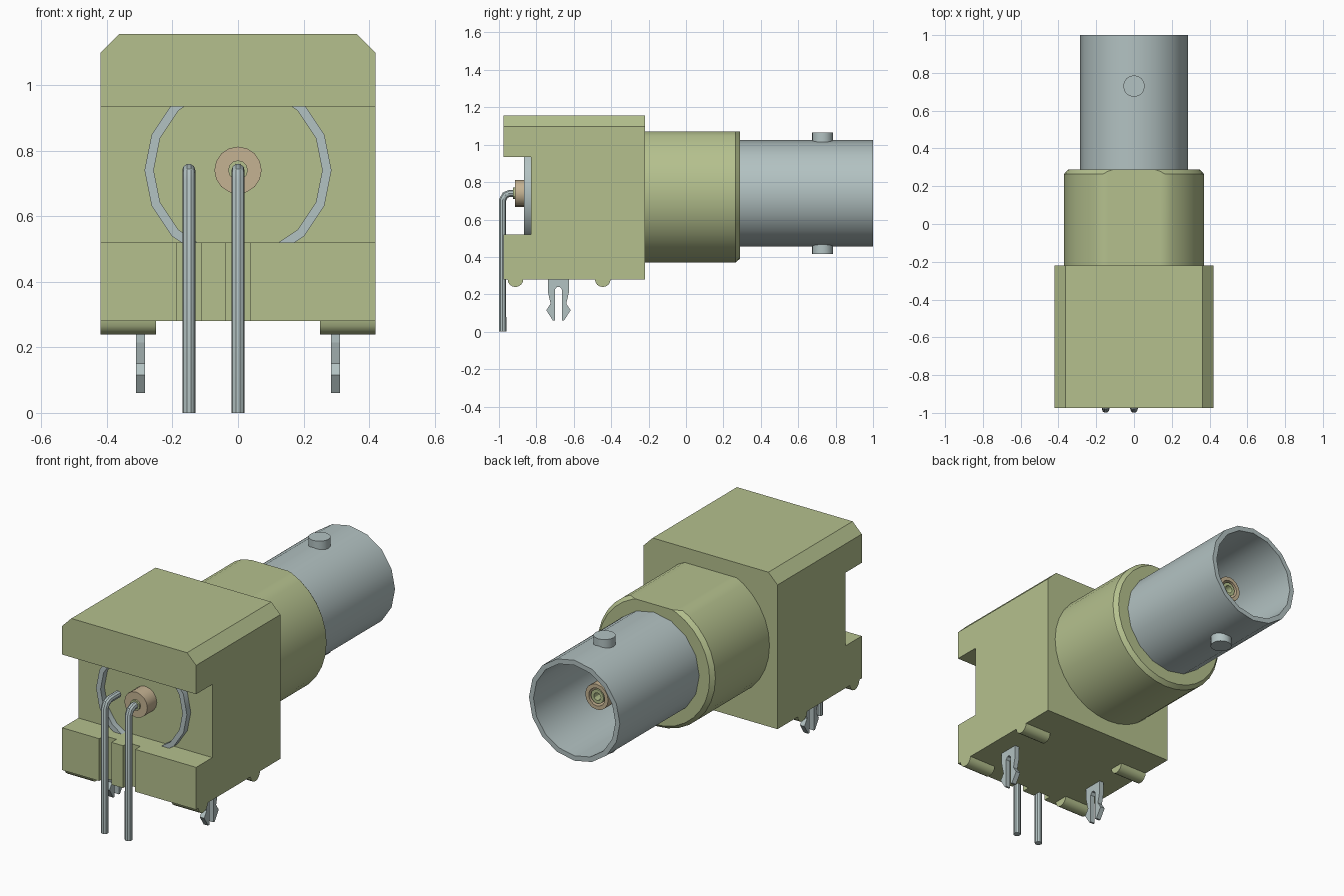
import bpy, bmesh
from math import pi, cos, sin, radians
from mathutils import Vector

if "Cube" in bpy.data.objects:
    bpy.data.objects.remove(bpy.data.objects["Cube"])

AXIS = 0.74  # height of the barrel axis


def material(name, rgb):
    m = bpy.data.materials.new(name)
    m.use_nodes = True
    m.diffuse_color = (*rgb, 1)
    m.node_tree.nodes["Principled BSDF"].inputs["Base Color"].default_value = (*rgb, 1)
    return m


GREEN = material("olive_plastic", (0.46, 0.53, 0.27))
METAL = material("grey_metal", (0.45, 0.54, 0.54))
TAN = material("tan_insulator", (0.56, 0.45, 0.29))


def finish(name, bm, mat, smooth=True):
    bmesh.ops.recalc_face_normals(bm, faces=bm.faces[:])
    mesh = bpy.data.meshes.new(name)
    bm.to_mesh(mesh)
    bm.free()
    mesh.materials.append(mat)
    ob = bpy.data.objects.new(name, mesh)
    bpy.context.collection.objects.link(ob)
    if smooth:
        select(ob)
        bpy.ops.object.shade_smooth_by_angle(angle=radians(30))
    return ob


def select(ob):
    bpy.ops.object.select_all(action="DESELECT")
    ob.select_set(True)
    bpy.context.view_layer.objects.active = ob


def prism_mesh(outline, x0, x1):
    """Side outline of (y, z) points, extruded along x."""
    bm = bmesh.new()
    face = bm.faces.new([bm.verts.new((x0, y, z)) for y, z in outline])
    new = bmesh.ops.extrude_face_region(bm, geom=[face])["geom"]
    verts = [g for g in new if isinstance(g, bmesh.types.BMVert)]
    bmesh.ops.translate(bm, verts=verts, vec=(x1 - x0, 0, 0))
    return bm


def lathe_mesh(profile, sides, closed=False):
    """Profile of (radius, y) points, turned about the barrel axis."""
    bm = bmesh.new()
    verts = [bm.verts.new((r, y, AXIS)) for r, y in profile]
    edges = [bm.edges.new(p) for p in zip(verts, verts[1:])]
    if closed:
        edges.append(bm.edges.new((verts[-1], verts[0])))
    bmesh.ops.spin(bm, geom=verts + edges, cent=(0, 0, AXIS), axis=(0, 1, 0),
                   angle=2 * pi, steps=sides, use_merge=True)
    bmesh.ops.remove_doubles(bm, verts=bm.verts[:], dist=0.0001)
    return bm


# Housing: notched block with chamfered top corners
bm = prism_mesh([(-0.975, 0.28), (-0.22, 0.28), (-0.22, 1.155), (-0.975, 1.155),
                 (-0.975, 0.935), (-0.83, 0.935), (-0.83, 0.52), (-0.975, 0.52)], -0.42, 0.42)
top = [e for e in bm.edges
       if all(v.co.z > 1.15 for v in e.verts) and abs(e.verts[0].co.x - e.verts[1].co.x) < 0.01]
bmesh.ops.bevel(bm, geom=top, offset=0.057, segments=1, affect="EDGES")
housing = finish("housing", bm, GREEN, False)

# Vertical pin grooves in the lower ledge
for x in (-0.15, 0):
    groove = finish("groove_cutter", prism_mesh(
        [(-1.1, 0.2), (-0.93, 0.2), (-0.93, 0.6), (-1.1, 0.6)], x - 0.038, x + 0.038), GREEN, False)
    groove.hide_render = True
    mod = housing.modifiers.new("groove", "BOOLEAN")
    mod.object, mod.operation, mod.solver = groove, "DIFFERENCE", "EXACT"
    select(housing)
    bpy.ops.object.modifier_apply(modifier=mod.name)
    bpy.data.objects.remove(groove)

# Collar: round with a flat on top
bm = lathe_mesh([(0, -0.25), (0.37, -0.25), (0.37, 0.265), (0.35, 0.288), (0, 0.288)], 32)
cut = bmesh.ops.bisect_plane(bm, geom=bm.verts[:] + bm.edges[:] + bm.faces[:],
                             plane_co=(0, 0, 1.07), plane_no=(0, 0, 1), clear_outer=True)
rim = [g for g in cut["geom_cut"] if isinstance(g, bmesh.types.BMEdge)]
bmesh.ops.contextual_create(bm, geom=rim)
finish("collar", bm, GREEN)

# Hollow metal barrel, running right through to the front notch
finish("barrel", lathe_mesh([(0.285, -0.865), (0.285, 1), (0.257, 1), (0.257, -0.865)],
                            16, True), METAL)

# Bayonet lugs above and below the barrel
for name, z in (("upper_lug", AXIS + 0.295), ("lower_lug", AXIS - 0.295)):
    bm = bmesh.new()
    bmesh.ops.create_cone(bm, cap_ends=True, segments=16, radius1=0.057, radius2=0.057, depth=0.06)
    bmesh.ops.translate(bm, verts=bm.verts[:], vec=(0, 0.73, z))
    finish(name, bm, METAL)

# Centre insulator and contact
finish("insulator", lathe_mesh([(0, -0.915), (0.072, -0.915), (0.072, 0.8), (0.05, 0.8),
                                (0.05, 0.7), (0, 0.7)], 16), TAN)
finish("contact_socket", lathe_mesh([(0.04, 0.69), (0.04, 0.795), (0.022, 0.795),
                                     (0.022, 0.69)], 12, True), GREEN)
finish("contact_collar", lathe_mesh([(0, -0.925), (0.03, -0.925), (0.03, -0.9), (0, -0.9)],
                                    12), GREEN)

# Bent wire pins
for name, x, end in (("centre_pin", 0, -0.91), ("ground_pin", -0.15, -0.86)):
    curve = bpy.data.curves.new(name, "CURVE")
    curve.dimensions = "3D"
    curve.bevel_depth, curve.bevel_resolution, curve.use_fill_caps = 0.02, 3, True
    path = [(-0.98, 0), (-0.98, 0.705), (-0.967, 0.73), (-0.943, AXIS), (end, AXIS)]
    spline = curve.splines.new("POLY")
    spline.points.add(len(path) - 1)
    for p, (y, z) in zip(spline.points, path):
        p.co = (x, y, z, 1)
    curve.materials.append(METAL)
    pin = bpy.data.objects.new(name, curve)
    bpy.context.collection.objects.link(pin)
    select(pin)
    bpy.ops.object.convert(target="MESH")
    bpy.ops.object.shade_smooth_by_angle(angle=radians(30))

# Board clips and half-round feet on both sides
half = [(0.057, 0.29), (0.057, 0.215), (0.042, 0.15), (0.065, 0.115),
        (0.03, 0.06), (0.019, 0.06), (0.019, 0.225), (0.008, 0.24)]
clip = [(-0.682 - y, z) for y, z in half] + [(-0.682 + y, z) for y, z in reversed(half)]
for side, s in (("left", 1), ("right", -1)):
    finish(side + "_clip", prism_mesh(clip, s * 0.283, s * 0.311), METAL, False)
    for where, y in (("front", -0.912), ("back", -0.445)):
        arc = [(y + 0.042 * cos(pi * i / 8), 0.281 - 0.042 * sin(pi * i / 8)) for i in range(9)]
        finish(f"{where}_{side}_foot", prism_mesh(arc, s * 0.25, s * 0.42), GREEN)
